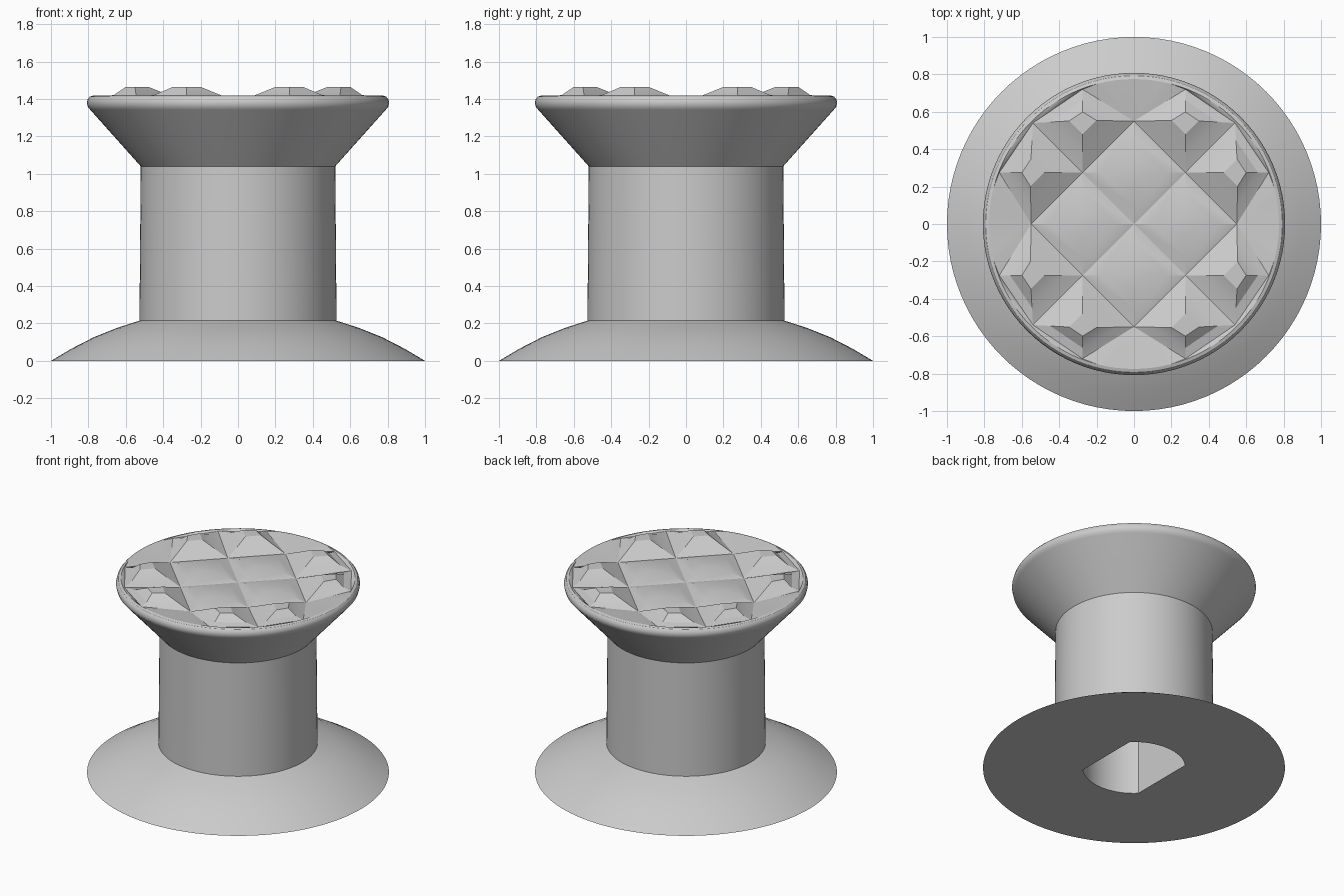
import bpy, bmesh, math
from mathutils import Vector

if "Cube" in bpy.data.objects:
    bpy.data.objects.remove(bpy.data.objects["Cube"], do_unlink=True)

grey = bpy.data.materials.new("light_grey")
grey.use_nodes = True
COLOUR = (0.6, 0.6, 0.6, 1)
grey.diffuse_color = COLOUR
grey.node_tree.nodes["Principled BSDF"].inputs["Base Color"].default_value = COLOUR

SEGMENTS = 96


def ring(bm, points):
    return [bm.verts.new(p) for p in points]


def circle(radius, z):
    steps = [2 * math.pi * i / SEGMENTS for i in range(SEGMENTS)]
    return [(radius * math.cos(a), radius * math.sin(a), z) for a in steps]


def bridge(bm, lower, upper):
    n = len(lower)
    for i in range(n):
        j = (i + 1) % n
        bm.faces.new((lower[i], lower[j], upper[j], upper[i]))


def lathe(bm, profile):
    rings = [ring(bm, circle(r, z)) for r, z in profile]
    for lower, upper in zip(rings, rings[1:]):
        bridge(bm, lower, upper)
    return rings


def loop_edges(bm, verts):
    edges = []
    for a, b in zip(verts, verts[1:] + verts[:1]):
        edges.append(bm.edges.get((a, b)) or bm.edges.new((a, b)))
    return edges


def finish(bm, name, angle=30):
    mesh = bpy.data.meshes.new(name)
    bm.to_mesh(mesh)
    bm.free()
    mesh.materials.append(grey)
    obj = bpy.data.objects.new(name, mesh)
    bpy.context.collection.objects.link(obj)
    bpy.ops.object.select_all(action="DESELECT")
    obj.select_set(True)
    bpy.context.view_layer.objects.active = obj
    bpy.ops.object.shade_smooth_by_angle(angle=math.radians(angle))
    return obj


# Domed base flange with a double-flat socket sunk into its underside
bm = bmesh.new()
flange = lathe(bm, [(1, 0), (0.89, 0.065), (0.77, 0.127), (0.65, 0.175), (0.525, 0.215)])
R, HALF_FLAT, DEPTH = 0.34, 0.24, 0.8
limit = math.acos(HALF_FLAT / R)
outline = []
for side in (0, math.pi):
    for i in range(17):
        a = side + limit + (math.pi - 2 * limit) * i / 16
        outline.append((R * math.cos(a), R * math.sin(a)))
mouth = ring(bm, [(x, y, 0) for x, y in outline])
roof = ring(bm, [(x, y, DEPTH) for x, y in outline])
bridge(bm, roof, mouth)
bm.faces.new(list(reversed(roof)))
bmesh.ops.triangle_fill(bm, use_beauty=True, normal=(0, 0, -1),
                        edges=loop_edges(bm, flange[0]) + loop_edges(bm, mouth))
bmesh.ops.recalc_face_normals(bm, faces=[f for f in bm.faces if f.calc_center_median().z < 0.001])
for f in bm.faces:
    if all(abs(v.co.z) < 0.001 for v in f.verts) and f.normal.z > 0:
        f.normal_flip()
finish(bm, "base_flange")

# Slightly tapered column
bm = bmesh.new()
lathe(bm, [(0.527, 0.215), (0.52, 1.04)])
finish(bm, "column")

# Flared head with a rounded lip
bm = bmesh.new()
lathe(bm, [(0.52, 1.04), (0.79, 1.342), (0.803, 1.357), (0.808, 1.38),
           (0.803, 1.4), (0.792, 1.413), (0.775, 1.418)])
finish(bm, "flared_head")

# Dished grip face: diamond cells raised between valley lines
bm = bmesh.new()
S = 0.275
OUTER = 0.72


def turned(point, quarter):
    x, y = point
    for _ in range(quarter):
        x, y = -y, x
    return x, y


def valley_z(x, y):
    r = math.hypot(x, y)
    return 1.41 if r > 0.6 else 1.385


def cell(corners, centre, shoulder_z, top_z):
    c = Vector(centre)
    levels = [ring(bm, [(x, y, valley_z(x, y)) for x, y in corners])]
    for scale, z in ((0.65, shoulder_z), (0.27, top_z)):
        pts = [c + (Vector(p) - c) * scale for p in corners]
        levels.append(ring(bm, [(p.x, p.y, z) for p in pts]))
    for lower, upper in zip(levels, levels[1:]):
        bridge(bm, lower, upper)
    bm.faces.new(levels[-1])


for q in range(4):
    # Low inner cell
    cell([turned(p, q) for p in ((0, 0), (S, S), (0, 2 * S), (-S, S))],
         turned((0, S), q), 1.403, 1.417)
    # Pair of high outer cells, cut short towards the rim
    for m in (1, -1):
        pts = [(0, 2 * S), (m * S, S), (m * 0.54, 0.54), (m * S, OUTER)]
        if m < 0:
            pts.reverse()
        cell([turned(p, q) for p in pts], turned((m * S, 0.555), q), 1.422, 1.465)

bmesh.ops.remove_doubles(bm, verts=bm.verts[:], dist=0.001)
border = [e for e in bm.edges if e.is_boundary]
rim = ring(bm, circle(0.775, 1.418))
fill = bmesh.ops.triangle_fill(bm, use_beauty=True, normal=(0, 0, 1),
                               edges=border + loop_edges(bm, rim))
bm.normal_update()
for f in bm.faces:
    if f.normal.z < 0:
        f.normal_flip()
finish(bm, "grip_face", 20)
